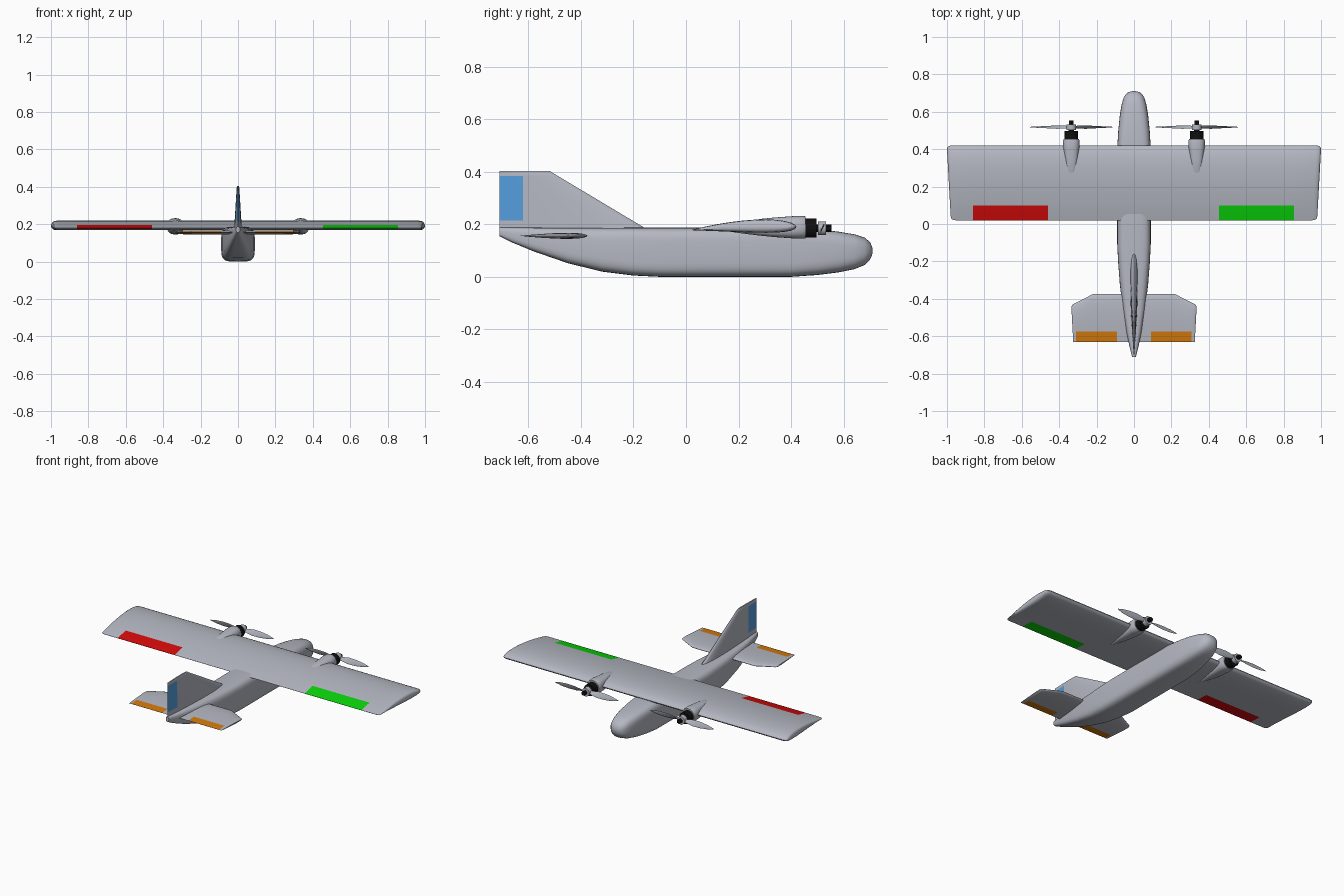
import bpy, bmesh
from math import sin, cos, pi, sqrt, radians
from mathutils import Matrix, Vector

if "Cube" in bpy.data.objects:
    bpy.data.objects.remove(bpy.data.objects["Cube"])


def material(name, rgb):
    m = bpy.data.materials.new(name)
    m.use_nodes = True
    m.diffuse_color = (*rgb, 1)
    m.node_tree.nodes["Principled BSDF"].inputs["Base Color"].default_value = (*rgb, 1)
    return m


grey = material("light grey", (0.46, 0.48, 0.54))
black = material("black", (0.005, 0.005, 0.005))
red = material("red", (0.65, 0.003, 0.003))
green = material("green", (0.003, 0.65, 0.003))
orange = material("orange", (0.65, 0.19, 0.004))
blue = material("blue", (0.09, 0.34, 0.72))


def finish(name, bm, mats, angle=40):
    bmesh.ops.recalc_face_normals(bm, faces=bm.faces)
    mesh = bpy.data.meshes.new(name)
    bm.to_mesh(mesh)
    bm.free()
    for m in mats:
        mesh.materials.append(m)
    ob = bpy.data.objects.new(name, mesh)
    bpy.context.collection.objects.link(ob)
    bpy.ops.object.select_all(action='DESELECT')
    ob.select_set(True)
    bpy.context.view_layer.objects.active = ob
    bpy.ops.object.shade_smooth_by_angle(angle=radians(angle))
    return ob


def loft(rings):
    """Skin a list of closed rings and cap both ends."""
    bm = bmesh.new()
    rows = [[bm.verts.new(p) for p in ring] for ring in rings]
    n = len(rows[0])
    for a, b in zip(rows, rows[1:]):
        for i in range(n):
            j = (i + 1) % n
            bm.faces.new((a[i], a[j], b[j], b[i]))
    bm.faces.new(rows[0])
    bm.faces.new(rows[-1])
    return bm


def body_ring(x, y, half, bottom, top, power, n=40):
    """Rounded box section across the y axis."""
    mid, high = (top + bottom) / 2, (top - bottom) / 2
    def bulge(v):
        return (1 if v > 0 else -1) * abs(v) ** (2 / power)
    return [(x + half * bulge(cos(2 * pi * i / n)), y, mid + high * bulge(sin(2 * pi * i / n)))
            for i in range(n)]


def foil(n=14):
    """Closed aerofoil as (chord position, unit half thickness, side)."""
    us = [(1 - cos(pi * i / n)) / 2 for i in range(n + 1)]
    def thick(u):
        return 10 * (0.2969 * sqrt(u) - 0.126 * u - 0.3516 * u**2 + 0.2843 * u**3 - 0.1015 * u**4)
    return [(u, thick(u)) for u in reversed(us)] + [(u, -thick(u)) for u in us[1:]]


def paint(bm, regions):
    """Cut a panel out along each region's borders, then colour its faces."""
    for axes in regions.values():
        for axis, limits in axes.items():
            for v in limits:
                no = Vector((0, 0, 0))
                no[axis] = 1
                bmesh.ops.bisect_plane(bm, geom=bm.verts[:] + bm.edges[:] + bm.faces[:],
                                       plane_co=no * v, plane_no=no, dist=1e-5)
    for f in bm.faces:
        c = f.calc_center_median()
        for index, axes in regions.items():
            if all(lo < c[a] < hi for a, (lo, hi) in axes.items()):
                f.material_index = index


# Fuselage: y, half width, bottom, top, squareness
stations = [
    (-0.71, 0.010, 0.155, 0.187, 2.5), (-0.66, 0.023, 0.130, 0.187, 3), (-0.58, 0.040, 0.097, 0.187, 3.5),
    (-0.45, 0.061, 0.052, 0.187, 4), (-0.32, 0.076, 0.020, 0.187, 4), (-0.2, 0.085, 0.005, 0.187, 4.5),
    (-0.1, 0.090, 0, 0.187, 4.5), (0.4, 0.090, 0, 0.187, 4.5), (0.5, 0.084, 0.007, 0.181, 4),
    (0.58, 0.076, 0.017, 0.172, 3.5), (0.64, 0.066, 0.029, 0.162, 3), (0.68, 0.054, 0.045, 0.149, 2.6),
    (0.7, 0.038, 0.065, 0.132, 2.3), (0.708, 0.020, 0.083, 0.115, 2), (0.71, 0.005, 0.096, 0.103, 2)]
finish("fuselage", loft([body_ring(0, *s) for s in stations]), [grey])

# Main wing with rounded tips and aileron panels
def wing_ring(side, tip, inset, fat):
    ring = []
    for u, t in foil():
        y = 0.42 - inset - (0.4 - 2 * inset) * u
        z = 0.178 + 0.012 * (1 - u) + 0.032 * u * (1 - u) + 0.0255 * fat * t
        ring.append((side * (tip - 0.02 * u), y, z))
    return ring

tips = [(0.975, 0, 1), (0.99, 0.003, 0.9), (0.997, 0.01, 0.7), (1, 0.02, 0.4)]
bm = loft([wing_ring(-1, *t) for t in reversed(tips)] + [wing_ring(1, *t) for t in tips])
paint(bm, {1: {0: (-0.86, -0.46), 1: (0, 0.1)}, 2: {0: (0.455, 0.855), 1: (0, 0.1)}})
finish("wing", bm, [grey, red, green])

# Tailplane with clipped front corners and elevator panels
def tail_ring(side, x, front, fat):
    return [(side * (x - (0.01 * u if x > 0.3 else 0)), front - (front + 0.63) * u,
             0.156 + 0.0115 * fat * t) for u, t in foil()]

tips = [(0.22, -0.375, 1), (0.325, -0.429, 0.8), (0.332, -0.435, 0.6), (0.335, -0.443, 0.3)]
bm = loft([tail_ring(-1, *t) for t in reversed(tips)] + [tail_ring(1, *t) for t in tips])
paint(bm, {1: {0: (-0.31, -0.092), 1: (-0.64, -0.575)}, 2: {0: (0.092, 0.307), 1: (-0.64, -0.575)}})
finish("tailplane", bm, [grey, orange, orange])

# Tail fin with rudder panel
def fin_ring(z, front, half):
    return [(half * t, front - (front + 0.71) * u, z) for u, t in foil()]

bm = loft([fin_ring(0.17, -0.13, 0.021), fin_ring(0.396, -0.508, 0.007), fin_ring(0.403, -0.517, 0.004)])
paint(bm, {1: {1: (-0.72, -0.62), 2: (0.215, 0.383)}})
finish("fin", bm, [grey, blue])


def cylinder(name, x, y0, y1, radius, mat, sides=32):
    bm = bmesh.new()
    bmesh.ops.create_cone(bm, cap_ends=True, segments=sides, radius1=radius, radius2=radius, depth=y1 - y0,
                          matrix=Matrix.Translation((x, (y0 + y1) / 2, 0.185)) @ Matrix.Rotation(pi / 2, 4, 'X'))
    finish(name, bm, [mat])


# Propeller blade: radius, chord, pitch in degrees
blade = [(0.01, 0.014, 50), (0.04, 0.026, 40), (0.08, 0.038, 28), (0.13, 0.036, 20), (0.18, 0.025, 15), (0.22, 0.005, 12)]

def blade_ring(x, way, r, chord, pitch):
    a = radians(pitch)
    ring = []
    for i in range(12):
        c, t = chord / 2 * cos(i * pi / 6), 0.0018 * sin(i * pi / 6)
        ring.append((x + way * r, 0.518 + c * sin(a) + t * cos(a), 0.185 + way * (c * cos(a) - t * sin(a))))
    return ring


# Engines on both wings
pod = [(0.18, 0.004, 0.170, 0.185, 2), (0.23, 0.017, 0.163, 0.204, 2.3), (0.28, 0.028, 0.157, 0.220, 2.8),
       (0.34, 0.036, 0.151, 0.226, 2.8), (0.41, 0.044, 0.146, 0.231, 2.6), (0.445, 0.044, 0.145, 0.232, 2.4),
       (0.455, 0.040, 0.147, 0.230, 2.2)]
for side, x in (("left", 0.335), ("right", -0.335)):
    finish(side + "_nacelle", loft([body_ring(x, *s) for s in pod]), [grey])
    cylinder(side + "_motor", x, 0.45, 0.496, 0.036, black)
    cylinder(side + "_shaft", x, 0.49, 0.51, 0.014, black)
    cylinder(side + "_hub", x, 0.503, 0.532, 0.026, grey)
    cylinder(side + "_nut", x, 0.53, 0.553, 0.014, black, 6)
    for way, word in ((1, "outer"), (-1, "inner")):
        finish(f"{side}_{word}_blade", loft([blade_ring(x, way, *b) for b in blade]), [grey])
